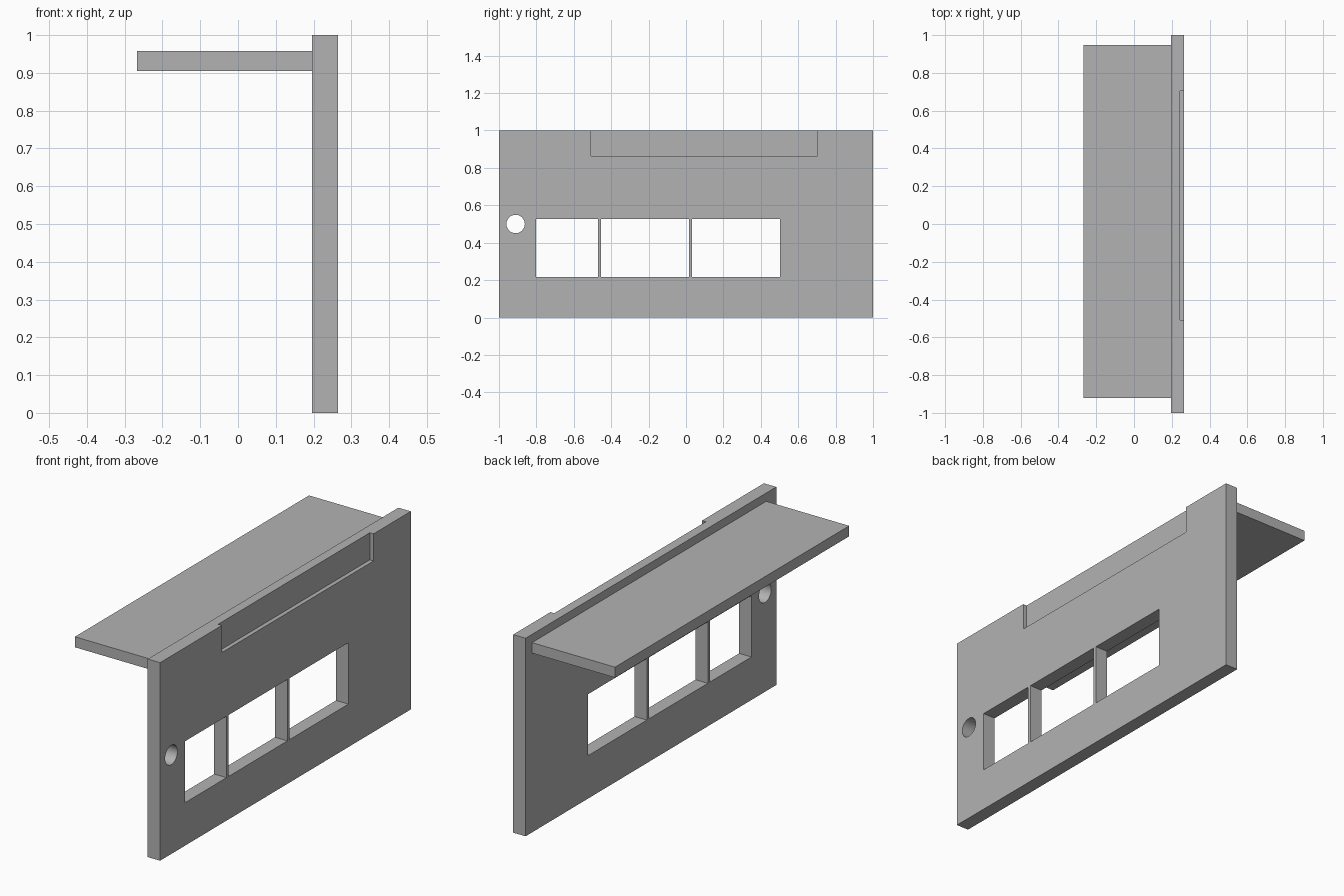
import bpy
import math

if "Cube" in bpy.data.objects:
    bpy.data.objects.remove(bpy.data.objects["Cube"], do_unlink=True)

grey = bpy.data.materials.new("plain grey")
grey.use_nodes = True
colour = (0.45, 0.45, 0.45, 1)
grey.diffuse_color = colour
grey.node_tree.nodes["Principled BSDF"].inputs["Base Color"].default_value = colour


def box(name, x, y, z):
    """Box spanning the given (min, max) ranges."""
    centre = [(a + b) / 2 for a, b in (x, y, z)]
    bpy.ops.mesh.primitive_cube_add(size=1, location=centre)
    ob = bpy.context.object
    ob.name = name
    ob.scale = [b - a for a, b in (x, y, z)]
    bpy.ops.object.transform_apply(location=False, rotation=False, scale=True)
    ob.data.materials.append(grey)
    return ob


def cut(target, cutter):
    """Subtract the cutter from the target, then discard it."""
    cutter.hide_render = True
    mod = target.modifiers.new("cut", "BOOLEAN")
    mod.operation = "DIFFERENCE"
    mod.solver = "EXACT"
    mod.object = cutter
    bpy.ops.object.select_all(action="DESELECT")
    target.select_set(True)
    bpy.context.view_layer.objects.active = target
    bpy.ops.object.modifier_apply(modifier=mod.name)
    bpy.data.objects.remove(cutter, do_unlink=True)


# Upright panel and the shelf behind it
panel = box("upright_panel", (0.196, 0.265), (-1, 1), (0, 1))
shelf = box("shelf", (-0.267, 0.196), (-0.92, 0.948), (0.905, 0.958))

# Three windows separated by thin mullions
for span in ((-0.802, -0.47), (-0.454, 0.016), (0.032, 0.502)):
    cut(panel, box("window_cutter", (0, 0.5), span, (0.217, 0.527)))

# Shallow recess along the top edge
cut(panel, box("recess_cutter", (0.244, 0.5), (-0.507, 0.703), (0.863, 1.2)))

# Round hole near the front edge
bpy.ops.mesh.primitive_cylinder_add(vertices=48, radius=0.049, depth=0.5,
                                    location=(0.23, -0.911, 0.5),
                                    rotation=(0, math.pi / 2, 0))
hole = bpy.context.object
hole.data.materials.append(grey)
cut(panel, hole)
bpy.ops.object.shade_smooth_by_angle(angle=math.radians(30))
